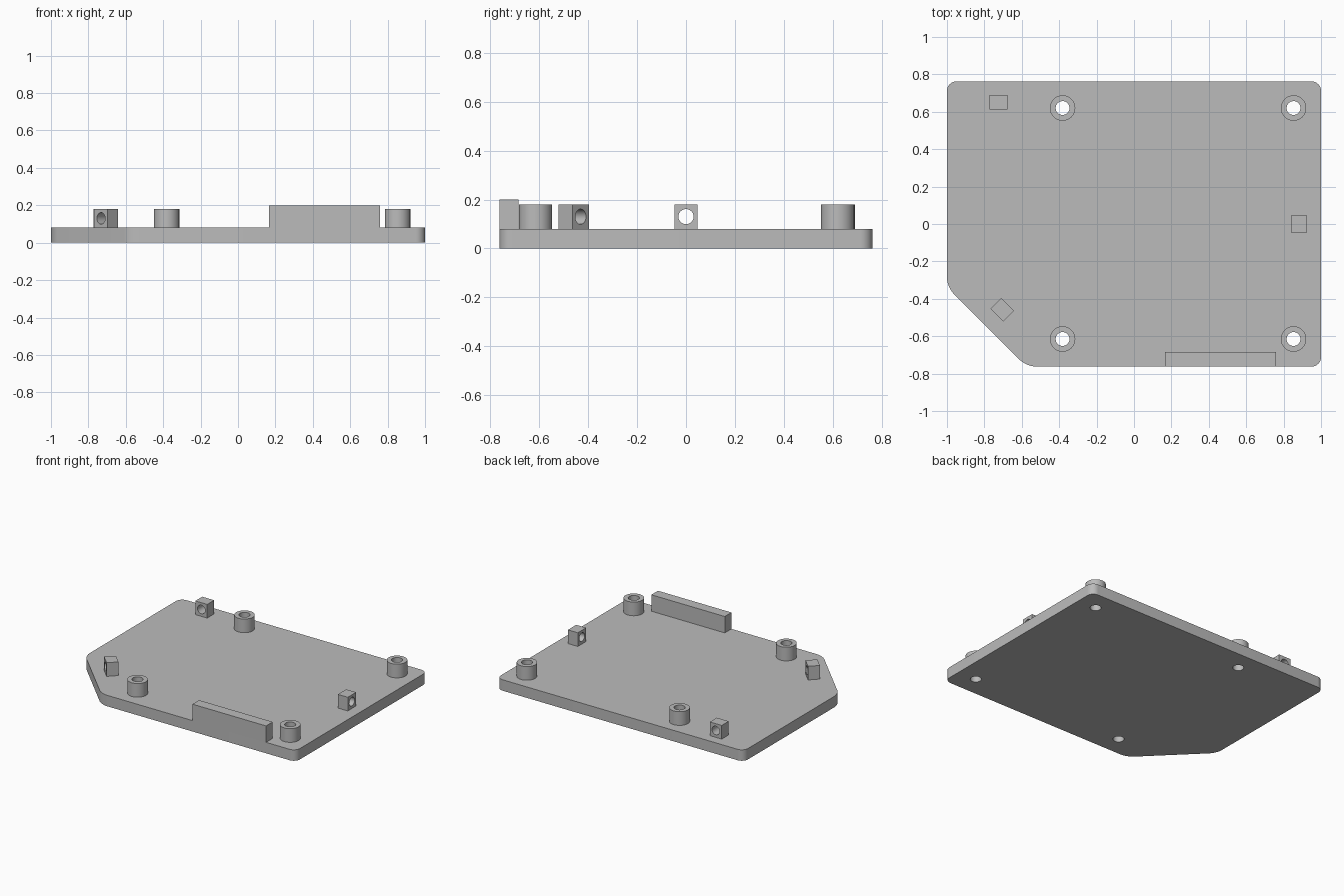
import bpy, bmesh, math
from mathutils import Matrix, Vector

cube = bpy.data.objects.get("Cube")
if cube:
    bpy.data.objects.remove(cube)

PLATE_TOP, POST_TOP, WALL_TOP = 0.08, 0.18, 0.2
POST_SPOTS = {
    "back_right": (-0.382, 0.62), "back_left": (0.853, 0.62),
    "front_right": (-0.382, -0.615), "front_left": (0.853, -0.615),
}
HOLE_R = 0.037

grey = bpy.data.materials.new("plain_grey")
grey.use_nodes = True
grey.diffuse_color = (0.5, 0.5, 0.5, 1)
grey.node_tree.nodes["Principled BSDF"].inputs["Base Color"].default_value = (0.5, 0.5, 0.5, 1)


def make_object(name, bm):
    bmesh.ops.recalc_face_normals(bm, faces=bm.faces)
    mesh = bpy.data.meshes.new(name)
    bm.to_mesh(mesh)
    bm.free()
    mesh.materials.append(grey)
    obj = bpy.data.objects.new(name, mesh)
    bpy.context.collection.objects.link(obj)
    return obj


def box(name, size, centre, angle=0):
    bm = bmesh.new()
    bmesh.ops.create_cube(bm, size=1, matrix=Matrix.Diagonal((*size, 1)))
    obj = make_object(name, bm)
    obj.location = centre
    obj.rotation_euler.z = angle
    return obj


def cylinder(name, radius, depth, centre, axis=(0, 0, 1)):
    bm = bmesh.new()
    bmesh.ops.create_cone(bm, cap_ends=True, segments=48, radius1=radius, radius2=radius, depth=depth)
    obj = make_object(name, bm)
    obj.matrix_world = Matrix.Translation(centre) @ Vector(axis).to_track_quat('Z', 'Y').to_matrix().to_4x4()
    return obj


def drill(obj, cutters):
    for cutter in cutters:
        mod = obj.modifiers.new("hole", 'BOOLEAN')
        mod.operation, mod.solver, mod.object = 'DIFFERENCE', 'EXACT', cutter
    bpy.context.view_layer.update()
    evaluated = obj.evaluated_get(bpy.context.evaluated_depsgraph_get())
    mesh = bpy.data.meshes.new_from_object(evaluated)
    obj.modifiers.clear()
    obj.data = mesh


def smooth(obj):
    bpy.ops.object.select_all(action='DESELECT')
    obj.select_set(True)
    bpy.context.view_layer.objects.active = obj
    bpy.ops.object.shade_smooth_by_angle(angle=math.radians(30))


# Base plate: rectangle with one cut corner, rounded upright edges
outline = [(-0.575, -0.762), (1, -0.762), (1, 0.762), (-1, 0.762), (-1, -0.337)]
bm = bmesh.new()
face = bm.faces.new([bm.verts.new((x, y, 0)) for x, y in outline])
extruded = bmesh.ops.extrude_face_region(bm, geom=[face])["geom"]
bmesh.ops.translate(bm, vec=(0, 0, PLATE_TOP), verts=[g for g in extruded if isinstance(g, bmesh.types.BMVert)])
upright = [e for e in bm.edges if abs(e.verts[0].co.z - e.verts[1].co.z) > 0.01]
bmesh.ops.bevel(bm, geom=upright, offset=0.05, offset_type='OFFSET', segments=8, profile=0.5, affect='EDGES')
plate = make_object("base_plate", bm)

# Hollow posts, with their holes running through the plate
cutters, parts = [], [plate]
post_height = POST_TOP - PLATE_TOP
for spot, (x, y) in POST_SPOTS.items():
    cutter = cylinder("hole_cutter", HOLE_R, 1, (x, y, 0.1))
    post = cylinder(spot + "_post", 0.068, post_height, (x, y, PLATE_TOP + post_height / 2))
    drill(post, [cutter])
    cutters.append(cutter)
    parts.append(post)
drill(plate, cutters)

# Small eyelet blocks, each drilled along its thin direction
for name, x, y, angle in (("back_eyelet", -0.725, 0.651, math.pi / 2),
                          ("left_eyelet", 0.882, 0, 0),
                          ("corner_eyelet", -0.704, -0.459, math.pi / 4)):
    block = box(name, (0.08, 0.096, post_height), (x, y, PLATE_TOP + post_height / 2), angle)
    cutter = cylinder("eyelet_cutter", 0.031, 0.5, (x, y, 0.13), (math.cos(angle), math.sin(angle), 0))
    drill(block, [cutter])
    cutters.append(cutter)
    parts.append(block)

# Raised wall flush with the front edge
wall_height = WALL_TOP - PLATE_TOP
parts.append(box("front_wall", (0.595, 0.077, wall_height), (0.463, -0.7235, PLATE_TOP + wall_height / 2)))

for part in parts:
    smooth(part)
for cutter in cutters:
    bpy.data.objects.remove(cutter)
